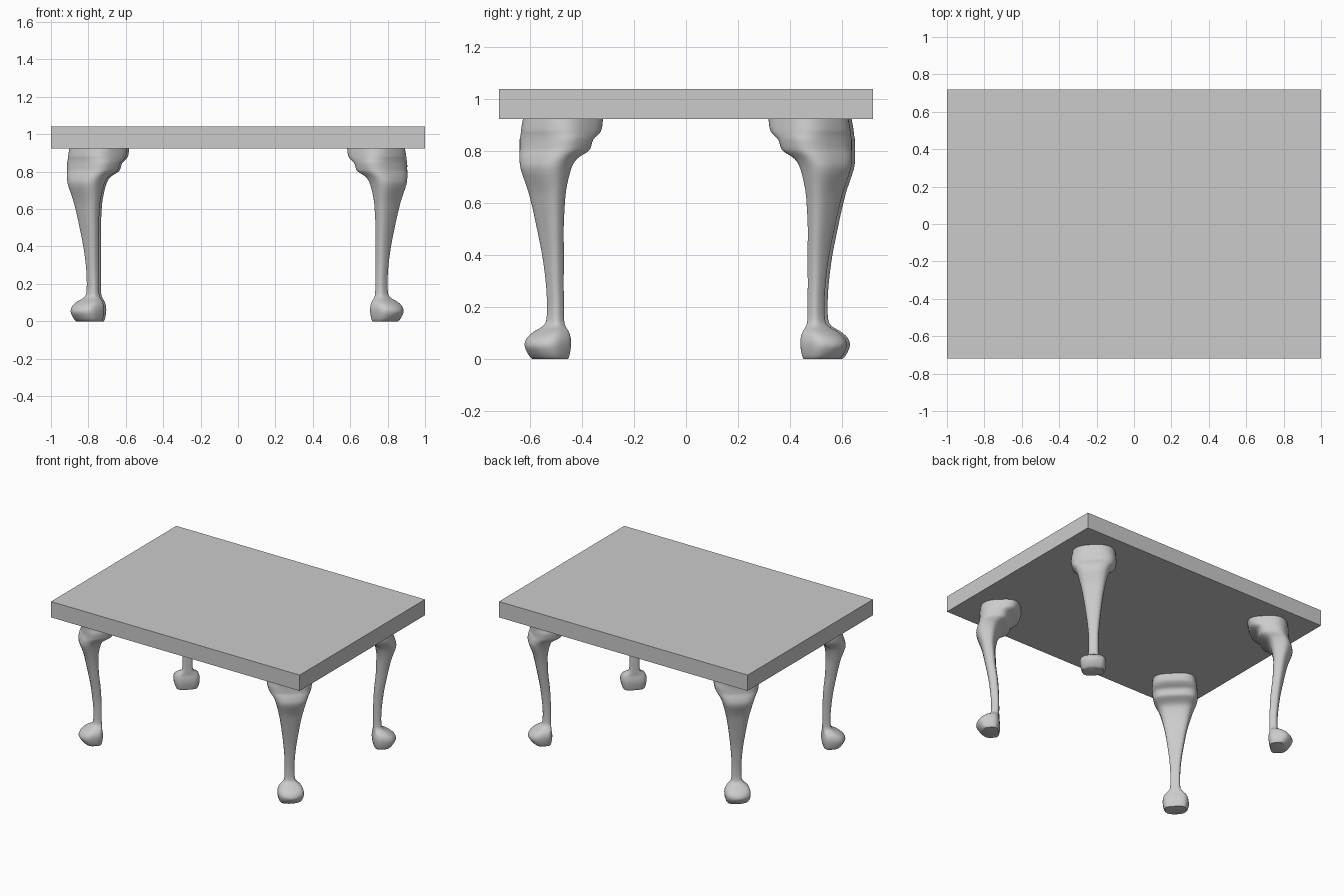
import bpy, bmesh, math
from mathutils import Vector

if "Cube" in bpy.data.objects:
    bpy.data.objects.remove(bpy.data.objects["Cube"])

# Table top: plain slab
bpy.ops.mesh.primitive_cube_add(size=1, location=(0, 0, 0.9825))
top = bpy.context.object
top.name = "table_top"
top.scale = (2, 1.44, 0.115)
bpy.ops.object.transform_apply(location=False)

# Cabriole leg sections: height, outward offset, half depth, half width
SECTIONS = [
    (0.000, 0.030, 0.052, 0.070), (0.015, 0.036, 0.062, 0.078),
    (0.050, 0.043, 0.074, 0.085), (0.080, 0.038, 0.068, 0.083),
    (0.105, 0.024, 0.050, 0.070), (0.125, 0.008, 0.034, 0.046),
    (0.150, 0.001, 0.027, 0.034), (0.220, 0.000, 0.026, 0.032),
    (0.300, 0.004, 0.028, 0.034), (0.400, 0.013, 0.031, 0.043),
    (0.500, 0.028, 0.034, 0.056), (0.580, 0.038, 0.040, 0.068),
    (0.650, 0.047, 0.047, 0.082), (0.730, 0.054, 0.068, 0.102),
    (0.770, 0.042, 0.076, 0.118), (0.795, 0.017, 0.092, 0.135),
    (0.810, 0.006, 0.098, 0.142), (0.845, -0.002, 0.102, 0.148),
    (0.865, -0.018, 0.118, 0.148), (0.885, -0.028, 0.129, 0.147),
    (0.930, -0.038, 0.132, 0.142)]
SIDES, STEPS = 40, 3


def smooth_rows(rows, steps):
    """Catmull-Rom interpolation between neighbouring sections."""
    pts = [Vector(r) for r in rows]
    out = []
    for i in range(len(pts) - 1):
        p0, p1 = pts[max(i - 1, 0)], pts[i]
        p2, p3 = pts[i + 1], pts[min(i + 2, len(pts) - 1)]
        for k in range(steps):
            t = k / steps
            out.append(0.5 * (2 * p1 + (p2 - p0) * t
                              + (2 * p0 - 5 * p1 + 4 * p2 - p3) * t * t
                              + (3 * p1 - p0 - 3 * p2 + p3) * t ** 3))
    return out + [pts[-1]]


def make_leg(name, x, y):
    out = Vector((math.copysign(1, x), math.copysign(1, y), 0)).normalized()
    side = Vector((-out.y, out.x, 0))
    bm = bmesh.new()
    rings = []
    for z, c, a, b in smooth_rows(SECTIONS, STEPS):
        foot = max(0, 1 - abs(z - 0.05) / 0.08)
        ring = []
        for k in range(SIDES):
            th = 2 * math.pi * k / SIDES
            ct, st = math.cos(th), math.sin(th)
            # rounded outside, squarer inside
            n = 2.7 if ct > 0 else 3.4
            u = math.copysign(abs(ct) ** (2 / n), ct) * a
            v = math.copysign(abs(st) ** (2 / n), st) * b
            # toe ridge on the foot
            u += 0.008 * foot * max(ct, 0) ** 16
            ring.append(bm.verts.new(
                Vector((x, y, z)) + out * (c + u) + side * v))
        rings.append(ring)
    for lo, hi in zip(rings, rings[1:]):
        for k in range(SIDES):
            j = (k + 1) % SIDES
            bm.faces.new((lo[k], lo[j], hi[j], hi[k]))
    bm.faces.new(rings[0][::-1])
    bm.faces.new(rings[-1])
    bmesh.ops.recalc_face_normals(bm, faces=bm.faces)
    mesh = bpy.data.meshes.new(name)
    bm.to_mesh(mesh)
    bm.free()
    leg = bpy.data.objects.new(name, mesh)
    bpy.context.collection.objects.link(leg)
    bpy.ops.object.select_all(action='DESELECT')
    leg.select_set(True)
    bpy.context.view_layer.objects.active = leg
    bpy.ops.object.shade_smooth_by_angle(angle=math.radians(40))


# Four legs facing their corners
make_leg("front_right_leg", 0.768, -0.504)
make_leg("back_right_leg", 0.768, 0.502)
make_leg("front_left_leg", -0.777, -0.504)
make_leg("back_left_leg", -0.766, 0.514)
